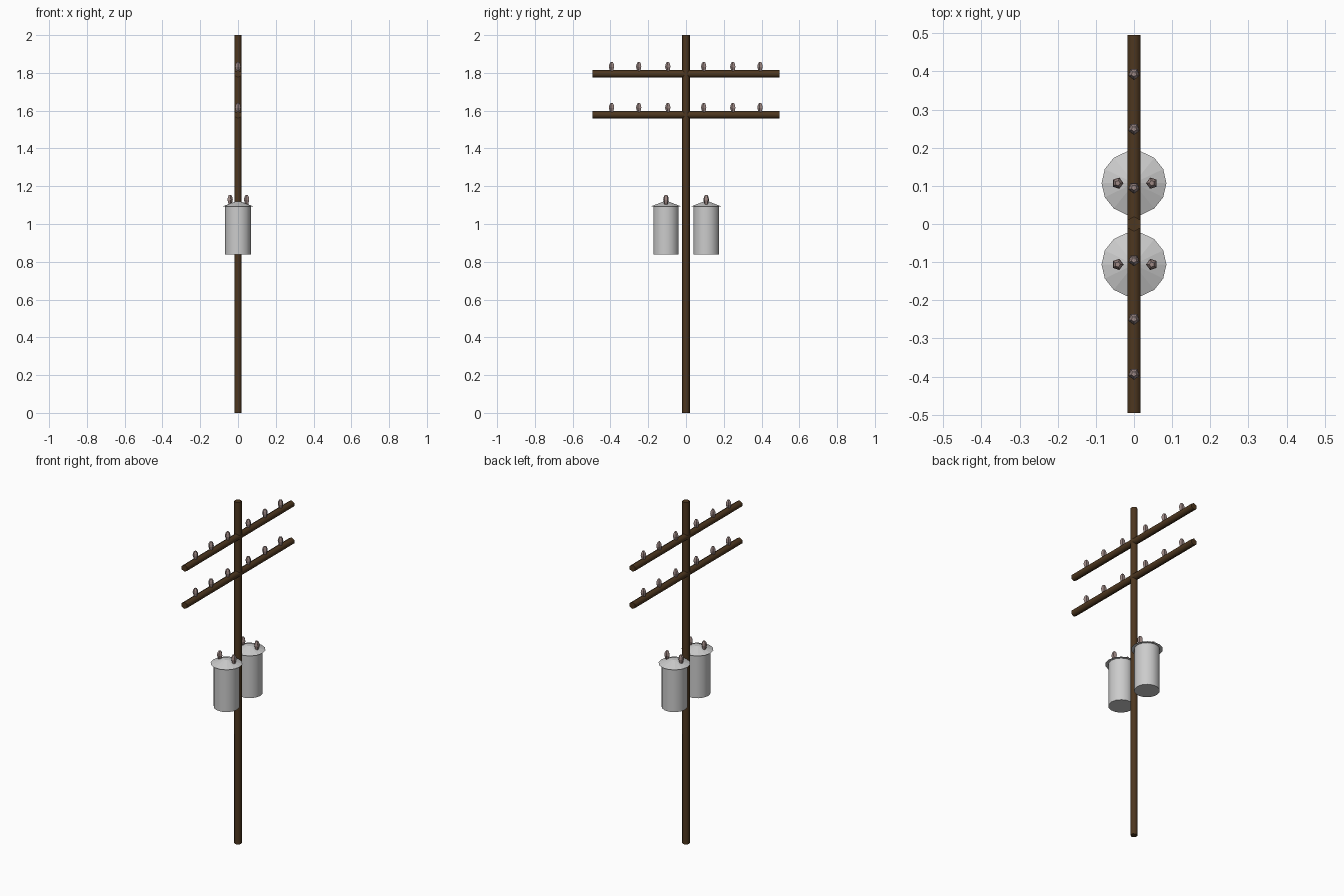
import bpy, math
from math import pi, cos, sin

if "Cube" in bpy.data.objects:
    bpy.data.objects.remove(bpy.data.objects["Cube"])


def material(name, rgb):
    m = bpy.data.materials.new(name)
    m.diffuse_color = (*rgb, 1)
    m.use_nodes = True
    m.node_tree.nodes["Principled BSDF"].inputs["Base Color"].default_value = m.diffuse_color
    return m


wood = material("dark_wood", (0.075, 0.038, 0.014))
ceramic = material("ceramic", (0.34, 0.25, 0.235))


def lathe(name, profile, sides, loc, start=0.0, mat=None, rot=(0, 0, 0), smooth=None):
    """Revolve (radius, z) points into a closed, low-sided solid."""
    verts = [(r * cos(start + 2 * pi * i / sides), r * sin(start + 2 * pi * i / sides), z)
             for r, z in profile for i in range(sides)]
    faces = [list(range(sides))[::-1],
             list(range(len(verts) - sides, len(verts)))]
    for k in range(len(profile) - 1):
        for i in range(sides):
            j = (i + 1) % sides
            faces.append([k * sides + i, k * sides + j, (k + 1) * sides + j, (k + 1) * sides + i])
    me = bpy.data.meshes.new(name)
    me.from_pydata(verts, [], faces)
    ob = bpy.data.objects.new(name, me)
    bpy.context.collection.objects.link(ob)
    ob.location, ob.rotation_euler = loc, rot
    if mat:
        me.materials.append(mat)
    if smooth:
        bpy.ops.object.select_all(action='DESELECT')
        ob.select_set(True)
        bpy.context.view_layer.objects.active = ob
        bpy.ops.object.shade_smooth_by_angle(angle=math.radians(smooth))
    return ob


def insulator(name, loc, start):
    lathe(name, [(0.009, 0), (0.0155, 0.024), (0.013, 0.038), (0.007, 0.049)],
          5, loc, start, ceramic)


# Upright pole
lathe("pole", [(0.02, 0), (0.02, 2)], 6, (0, 0, 0), pi / 2, wood, smooth=61)

# Two crossarms with six insulators each
for level, z in (("upper", 1.795), ("lower", 1.578)):
    lathe(level + "_crossarm", [(0.02, -0.495), (0.02, 0.495)], 6, (0, 0, z),
          pi / 2, wood, rot=(pi / 2, 0, 0), smooth=61)
    for i, y in enumerate((-0.393, -0.249, -0.095, 0.095, 0.249, 0.393)):
        insulator(f"{level}_arm_insulator_{i + 1}", (0, y, z + 0.013), -pi / 2)

# Two transformer cans, each with an overhanging conical lid and two bushings
for side, y in (("left", -0.106), ("right", 0.107)):
    lathe(side + "_transformer_can", [(0.069, 0.838), (0.069, 1.095)], 14, (0, y, 0), smooth=35)
    lathe(side + "_transformer_lid", [(0.085, 1.092), (0.016, 1.118)], 14, (0, y, 0))
    insulator(side + "_bushing_a", (-0.043, y, 1.104), 0)
    insulator(side + "_bushing_b", (0.047, y, 1.104), pi)
